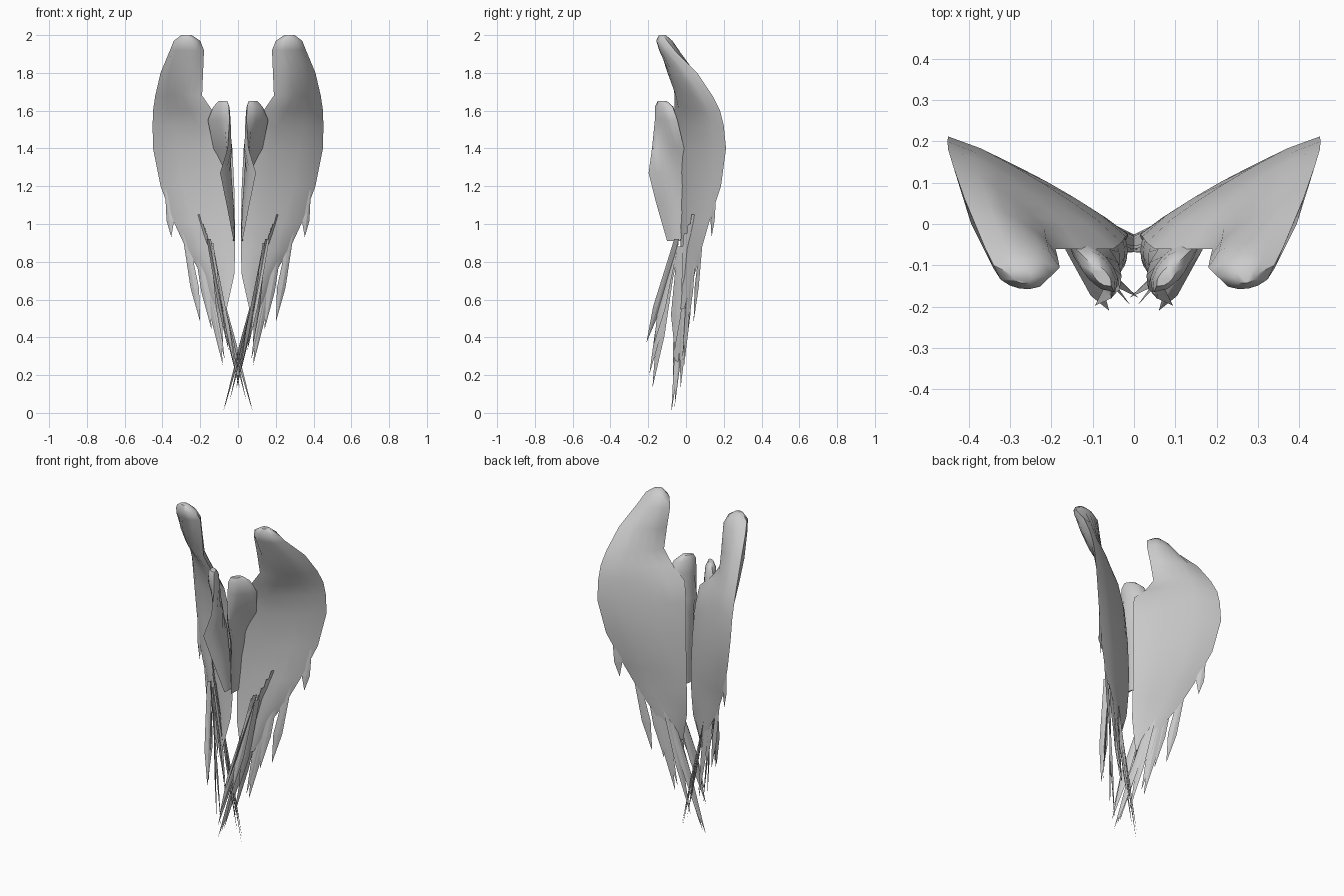
import bpy, bmesh, math
from mathutils import Vector


def finish(name, bm, smooth=True):
    # turn a bmesh into a mirrored object
    bmesh.ops.recalc_face_normals(bm, faces=bm.faces)
    me = bpy.data.meshes.new(name)
    bm.to_mesh(me)
    bm.free()
    ob = bpy.data.objects.new(name, me)
    bpy.context.collection.objects.link(ob)
    m = ob.modifiers.new("Mirror", 'MIRROR')
    m.use_mirror_merge = False
    if smooth:
        bpy.ops.object.select_all(action='DESELECT')
        ob.select_set(True)
        bpy.context.view_layer.objects.active = ob
        bpy.ops.object.shade_smooth_by_angle(angle=math.radians(50))
    return ob


def loft(name, sections, n=6):
    # section: z, inner point, middle point, outer point, half thickness
    bm = bmesh.new()
    rings = []
    for z, a, b, c, t in sections:
        a, b, c = Vector(a), Vector(b), Vector(c)
        front, back = [], []
        for i in range(n + 1):
            u = i / n
            p = a * (2 * (u - .5) * (u - 1)) + b * (4 * u * (1 - u)) + c * (2 * u * (u - .5))
            d = a * (4 * u - 3) + b * (4 - 8 * u) + c * (4 * u - 1)
            nrm = Vector((d.y, -d.x)).normalized()
            h = t * math.sin(math.pi * u) ** .5 if 0 < i < n else 0
            front.append(bm.verts.new((*(p + nrm * h), z)))
            if 0 < i < n:
                back.append(bm.verts.new((*(p - nrm * h), z)))
        rings.append(front + back[::-1])
    for r, s in zip(rings, rings[1:]):
        k = len(r)
        for i in range(k):
            j = (i + 1) % k
            bm.faces.new((r[i], r[j], s[j], s[i]))
    bm.faces.new(rings[0])
    bm.faces.new(rings[-1])
    return finish(name, bm)


def feather(name, root, tip, width, thick=.005):
    # flat pointed blade, widest near four fifths of its length
    root, tip, w = Vector(root), Vector(tip), Vector(width)
    nrm = (tip - root).cross(w).normalized() * thick
    bm = bmesh.new()
    mid = root.lerp(tip, .65)
    outline = [bm.verts.new(p) for p in
               (root - w * .5, mid - w, tip, mid + w * .8, root + w * .5)]
    tops = [bm.verts.new(mid + nrm), bm.verts.new(mid - nrm)]
    for c in tops:
        for i in range(5):
            bm.faces.new((outline[i], outline[(i + 1) % 5], c))
    finish(name, bm, False)


# broad wing blade, tip to lower edge
loft("wing_blade", [
    (2.00, (.245, -.13), (.27, -.125), (.30, -.12), .018),
    (1.97, (.20, -.125), (.27, -.115), (.34, -.10), .042),
    (1.92, (.18, -.105), (.27, -.09), (.36, -.06), .05),
    (1.80, (.185, -.08), (.30, -.03), (.41, .06), .045),
    (1.68, (.19, -.06), (.315, .03), (.438, .14), .037),
    (1.60, (.135, -.06), (.29, .06), (.45, .18), .032),
    (1.52, (.05, -.06), (.265, .07), (.452, .20), .028),
    (1.40, (.03, -.045), (.24, .08), (.45, .212), .026),
    (1.20, (.02, -.03), (.22, .08), (.41, .185), .024),
    (1.00, (.015, -.025), (.18, .05), (.335, .12), .02),
    (.86, (.015, -.03), (.15, .02), (.27, .08), .015),
    (.73, (.02, -.04), (.11, .0), (.19, .045), .012),
    (.55, (.06, -.06), (.085, -.035), (.115, -.01), .006)])

# small shoulder lobe that runs into the forward inner flap
loft("inner_flap", [
    (1.65, (.055, -.15), (.08, -.125), (.10, -.10), .015),
    (1.62, (.048, -.165), (.09, -.11), (.13, -.07), .03),
    (1.55, (.045, -.165), (.09, -.10), (.16, -.045), .03),
    (1.40, (.055, -.18), (.055, -.10), (.13, -.01), .018),
    (1.27, (.095, -.198), (.045, -.10), (.07, -.01), .01),
    (1.10, (.06, -.155), (.03, -.08), (.04, -.02), .007),
    (.91, (.022, -.10), (.02, -.06), (.025, -.03), .004)])

# outer trailing feathers: root, tip, width direction
outer = [
    ((.375, .155, 1.18), (.353, .135, .93), (.022, .012, 0)),
    ((.29, .09, 1.00), (.20, .04, .48), (.025, .012, 0)),
    ((.24, .06, 1.02), (.14, .01, .44), (.025, .012, 0)),
    ((.21, .05, 1.00), (.08, -.01, .25), (.026, .014, 0)),
    ((.22, .06, 1.05), (.07, -.02, .28), (.022, .012, 0)),
]
for i, f in enumerate(outer):
    feather(f"outer_feather_{i + 1}", *f)

# long feathers that cross at the bottom
long = [
    ((.21, .04, 1.05), (-.08, -.078, .0), (.012, .022, 0)),
    ((.19, .02, 1.00), (-.07, -.06, .03), (.012, .02, 0)),
    ((.17, .0, .95), (-.045, -.07, .06), (.01, .022, 0)),
    ((.18, .03, .98), (-.01, -.03, .12), (.012, .02, 0)),
    ((.15, .0, .90), (.01, -.03, .20), (.012, .02, 0)),
]
for i, f in enumerate(long):
    feather(f"long_feather_{i + 1}", *f)

# front feathers leaning forward below the flap
front = [
    ((.16, -.05, .92), (.06, -.21, .37), (.012, -.025, 0)),
    ((.14, -.05, .90), (.08, -.17, .36), (.018, .022, 0)),
    ((.15, -.05, .92), (-.01, -.178, .13), (.012, .024, 0)),
    ((.13, -.05, .85), (.01, -.195, .20), (.012, .02, 0)),
    ((.15, -.03, .88), (.05, -.06, .33), (.014, .03, 0)),
]
for i, f in enumerate(front):
    feather(f"front_feather_{i + 1}", *f)
